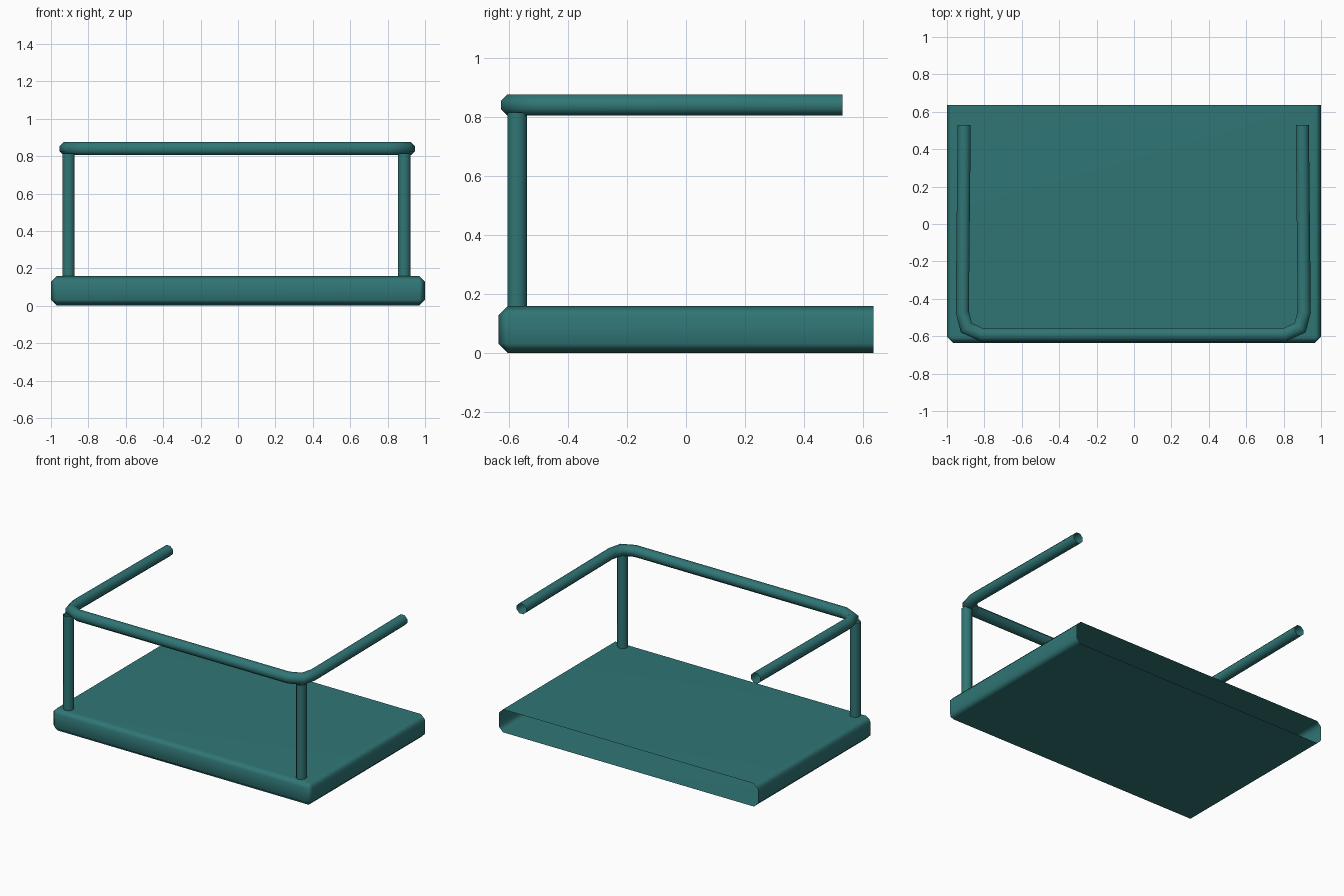
import bpy, bmesh, math
from mathutils import Vector

if "Cube" in bpy.data.objects:
    bpy.data.objects.remove(bpy.data.objects["Cube"])

SIDES = 8

teal = bpy.data.materials.new("teal_paint")
teal.diffuse_color = (0.03, 0.18, 0.18, 1)
teal.use_nodes = True
teal.node_tree.nodes["Principled BSDF"].inputs["Base Color"].default_value = teal.diffuse_color


def finish(name, bm):
    mesh = bpy.data.meshes.new(name)
    bm.normal_update()
    bm.to_mesh(mesh)
    bm.free()
    mesh.materials.append(teal)
    ob = bpy.data.objects.new(name, mesh)
    bpy.context.collection.objects.link(ob)
    bpy.ops.object.select_all(action='DESELECT')
    ob.select_set(True)
    bpy.context.view_layer.objects.active = ob
    bpy.ops.object.shade_smooth_by_angle(angle=math.radians(50))
    return ob


def tube(name, points, half_width, up):
    """Open octagonal tube, flat sides outward, mitred along a planar path."""
    pts = [Vector(p) for p in points]
    up = Vector(up)
    r = half_width / math.cos(math.pi / SIDES)
    bm = bmesh.new()
    rings = []
    for i, p in enumerate(pts):
        a = (p - pts[max(i - 1, 0)]).normalized()
        b = (pts[min(i + 1, len(pts) - 1)] - p).normalized()
        t = (a + b).normalized()
        miter = t.dot(a if i else b)
        side = t.cross(up) / miter
        ring = []
        for k in range(SIDES):
            ang = (k + 0.5) * 2 * math.pi / SIDES
            ring.append(bm.verts.new(p + side * r * math.cos(ang) + up * r * math.sin(ang)))
        rings.append(ring)
    for r0, r1 in zip(rings, rings[1:]):
        for k in range(SIDES):
            n = (k + 1) % SIDES
            bm.faces.new((r0[k], r0[n], r1[n], r1[k]))
    bmesh.ops.recalc_face_normals(bm, faces=bm.faces)
    return finish(name, bm)


# floor slab: chamfered everywhere except the open wall side
bm = bmesh.new()
bmesh.ops.create_cube(bm, size=1)
for v in bm.verts:
    v.co = Vector((v.co.x * 2, v.co.y * 1.27, (v.co.z + 0.5) * 0.16))
edges = [e for e in bm.edges if min(v.co.y for v in e.verts) < 0
         ]
bmesh.ops.bevel(bm, geom=edges, offset=0.032, segments=1, affect='EDGES', profile=0.5)
back = [f for f in bm.faces if all(v.co.y > 0.63 for v in f.verts)]
bmesh.ops.delete(bm, geom=back, context='FACES')
slab = finish("floor_slab", bm)
slab.modifiers.new("weighted_normals", 'WEIGHTED_NORMAL').keep_sharp = True

# corner posts
for label, x in (("left", -0.906), ("right", 0.889)):
    tube(label + "_post", [(x, -0.572, 0.155), (x, -0.572, 0.815)], 0.033, (0, 1, 0))

# U-shaped handrail
half = [(0.904, 0.53), (0.914, -0.47), (0.892, -0.555), (0.81, -0.592)]
path = [(-x - 0.004, y, 0.84) for x, y in half]
path += [(x - 0.004, y, 0.84) for x, y in reversed(half)]
tube("handrail", path, 0.035, (0, 0, 1))
